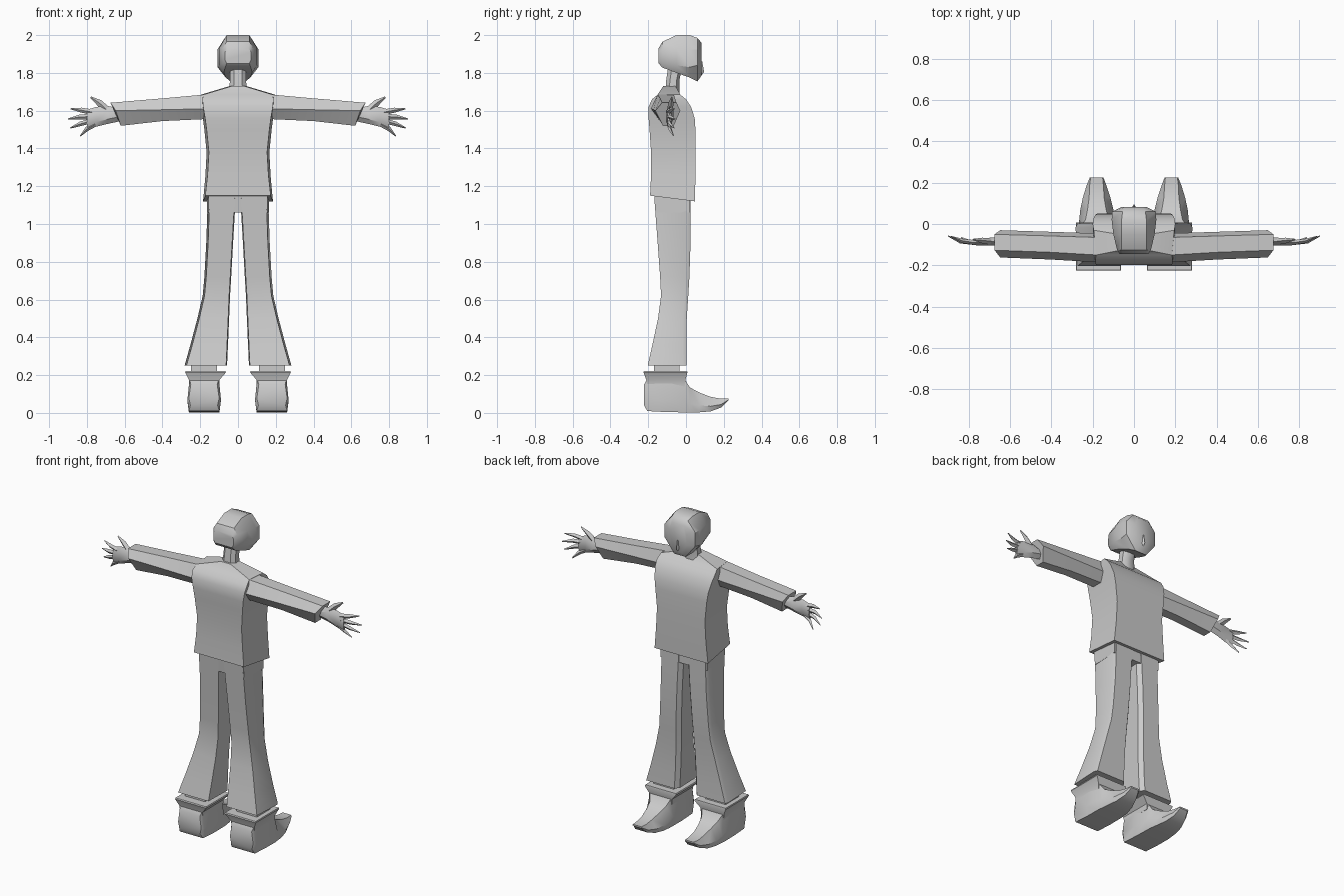
import bpy, bmesh, math
from mathutils import Vector

grey = bpy.data.materials.new("light grey")
grey.diffuse_color = (0.6, 0.6, 0.6, 1)


def loft(name, rings, mirror=False, angle=35):
    """Skin a list of equal-length point rings and cap both ends."""
    bm = bmesh.new()
    vr = [[bm.verts.new(p) for p in r] for r in rings]
    n = len(rings[0])
    for a, b in zip(vr, vr[1:]):
        for i in range(n):
            j = (i + 1) % n
            bm.faces.new((a[i], a[j], b[j], b[i]))
    bm.faces.new(vr[0])
    bm.faces.new(vr[-1])
    bmesh.ops.recalc_face_normals(bm, faces=bm.faces)
    me = bpy.data.meshes.new(name)
    bm.to_mesh(me)
    bm.free()
    me.materials.append(grey)
    ob = bpy.data.objects.new(name, me)
    bpy.context.collection.objects.link(ob)
    bpy.ops.object.select_all(action='DESELECT')
    ob.select_set(True)
    bpy.context.view_layer.objects.active = ob
    bpy.ops.object.shade_smooth_by_angle(angle=math.radians(angle))
    if mirror:
        ob.modifiers.new("mirror", 'MIRROR').use_mirror_merge = False
    return ob


def box_ring(x0, x1, yb, yf, z, inset=0.0, tilt=0.0):
    """Level ring: back edge narrowed by inset and raised by tilt."""
    return [(x1, yf, z), (x0, yf, z),
            (x0 + inset, yb, z + tilt), (x1 - inset, yb, z + tilt)]


# Torso: boxy tunic with sloping shoulders
torso = [(1.12, .185, -.19, .047, .03), (1.25, .173, -.185, .05, .01),
         (1.38, .166, -.185, .05, 0), (1.50, .178, -.193, .05, 0),
         (1.56, .186, -.198, .046, 0), (1.62, .196, -.198, .027, 0),
         (1.66, .20, -.18, 0, 0), (1.685, .195, -.15, -.03, 0),
         (1.73, .045, -.12, -.055, 0)]
loft("torso", [box_ring(-w, w, b, f, z, .012, t) for z, w, b, f, t in torso])

# Neck
neck = [(1.69, .05, -.11, -.035), (1.76, .042, -.105, -.035),
        (1.86, .04, -.09, -.015)]
loft("neck", [[(w, f - .015, z), (w * .5, f, z), (-w * .5, f, z),
               (-w, f - .015, z), (-w, b + .02, z), (-w * .5, b, z),
               (w * .5, b, z), (w, b + .02, z)] for z, w, b, f in neck])

# Head: sections from back to face, wide crown and tapered chin
# y, top width, side width, bottom width, z top, z upper, z lower, z bottom
head = [(-.145, .055, .07, .06, 1.93, 1.91, 1.87, 1.85),
        (-.125, .06, .082, .068, 1.965, 1.93, 1.85, 1.828),
        (-.05, .06, .10, .075, 2.0, 1.93, 1.84, 1.80),
        (.02, .06, .108, .065, 2.0, 1.925, 1.83, 1.775),
        (.06, .055, .106, .04, 1.985, 1.925, 1.84, 1.755),
        (.082, .04, .06, .025, 1.96, 1.91, 1.84, 1.785)]
loft("head", [[(a, y, z1), (b, y, z2), (b, y, z3), (c, y, z4),
               (-c, y, z4), (-b, y, z3), (-b, y, z2), (-a, y, z1)]
              for y, a, b, c, z1, z2, z3, z4 in head])
loft("nose", [[(.008, .075, 1.86), (-.008, .075, 1.86), (0, .086, 1.86)],
              [(.016, .07, 1.805), (-.016, .07, 1.805), (0, .096, 1.805)],
              [(.012, .07, 1.79), (-.012, .07, 1.79), (0, .084, 1.79)]])

# Sleeves: six-sided, ending in a slanted cuff
# x at top, x at bottom, z top, z middle, z bottom, y back, y front
sleeve = [(.18, .18, 1.685, 1.61, 1.555, -.185, -.045),
          (.40, .40, 1.665, 1.605, 1.545, -.172, -.038),
          (.675, .62, 1.642, 1.60, 1.52, -.162, -.03)]
loft("sleeve", [[(xt, yf - .02, zt), (xt, yb + .035, zt),
                 ((xt + xb) / 2, yb, zm), (xb, yb + .04, zb),
                 (xb, yf - .035, zb), ((xt + xb) / 2, yf, zm)]
                for xt, xb, zt, zm, zb, yb, yf in sleeve], True, 25)

# Palm
palm = [(.62, 1.545, 1.61, -.105, -.065), (.69, 1.53, 1.625, -.105, -.065),
        (.75, 1.515, 1.62, -.105, -.075), (.80, 1.505, 1.605, -.098, -.078)]
loft("palm", [[(x, (b + f) / 2, z1), (x, b, z1 - .025), (x, b, z0 + .025),
               (x, (b + f) / 2, z0), (x, f, z0 + .025), (x, f, z1 - .025)]
              for x, z0, z1, b, f in palm], True)


def digit(name, root, mid, tip, r):
    """Tapered four-sided finger bent at one joint."""
    pts = [Vector(root), Vector(mid), Vector(tip)]
    d = (pts[2] - pts[0]).normalized()
    side = d.cross(Vector((0, 1, 0))).normalized()
    up = side.cross(d)
    loft(name, [[p + side * s, p + up * s * .8, p - side * s, p - up * s * .8]
                for p, s in zip(pts, (r, r * .85, r * .2))], True, 60)


digit("index_finger", (.77, -.09, 1.592), (.83, -.082, 1.603), (.885, -.06, 1.61), .015)
digit("middle_finger", (.77, -.09, 1.57), (.84, -.084, 1.566), (.90, -.058, 1.556), .015)
digit("ring_finger", (.77, -.09, 1.548), (.835, -.084, 1.53), (.888, -.062, 1.508), .014)
digit("little_finger", (.755, -.09, 1.53), (.80, -.085, 1.503), (.835, -.066, 1.466), .014)
digit("thumb", (.69, -.085, 1.60), (.735, -.08, 1.642), (.78, -.075, 1.672), .02)

# Hips and flared trouser legs
loft("hips", [box_ring(-.163, .163, b, f, z, .008) for z, b, f in
              ((1.06, -.16, .022), (1.17, -.17, .022))])
leg = [(1.14, .012, .16, -.168, .025), (.90, .026, .168, -.15, .024),
       (.72, .036, .178, -.137, .018), (.62, .042, .187, -.132, .012),
       (.50, .047, .215, -.148, .004), (.36, .053, .252, -.178, .002),
       (.25, .058, .283, -.203, .004)]
loft("trouser_leg", [[(x1 - .01, f, z), (x0 + .02, f, z), (x0, f - .025, z),
                      (x0 + .005, b, z), (x1 - .01, b, z), (x1, f - .02, z)]
                     for z, x0, x1, b, f in leg], True)

# Ankle, flared boot cuff and boot with upturned toe
loft("ankle", [box_ring(.11, .25, -.17, -.035, z) for z in (.19, .28)], True)
loft("boot_cuff", [box_ring(*r) for r in
                   ((.10, .258, -.205, -.005, .14), (.098, .26, -.21, -.003, .175),
                    (.063, .28, -.225, .008, .215), (.066, .278, -.222, .006, .222))], True)
# y, x inner, x outer, z bottom, z top, top inset
boot = [(-.222, .10, .26, .04, .15, .01), (-.205, .09, .268, .01, .18, .012),
        (-.10, .09, .268, .004, .185, .012), (-.005, .092, .268, .003, .175, .015),
        (.02, .093, .265, .003, .135, .03), (.07, .10, .26, .003, .108, .035),
        (.13, .115, .247, .008, .085, .03), (.185, .133, .23, .028, .075, .015),
        (.225, .148, .214, .066, .075, .004)]
loft("boot", [[(x0 + .008, y, z0), (x0, y, z0 + (z1 - z0) * .35), (x0 + t, y, z1),
               (x1 - t, y, z1), (x1, y, z0 + (z1 - z0) * .35), (x1 - .008, y, z0)]
              for y, x0, x1, z0, z1, t in boot], True)
